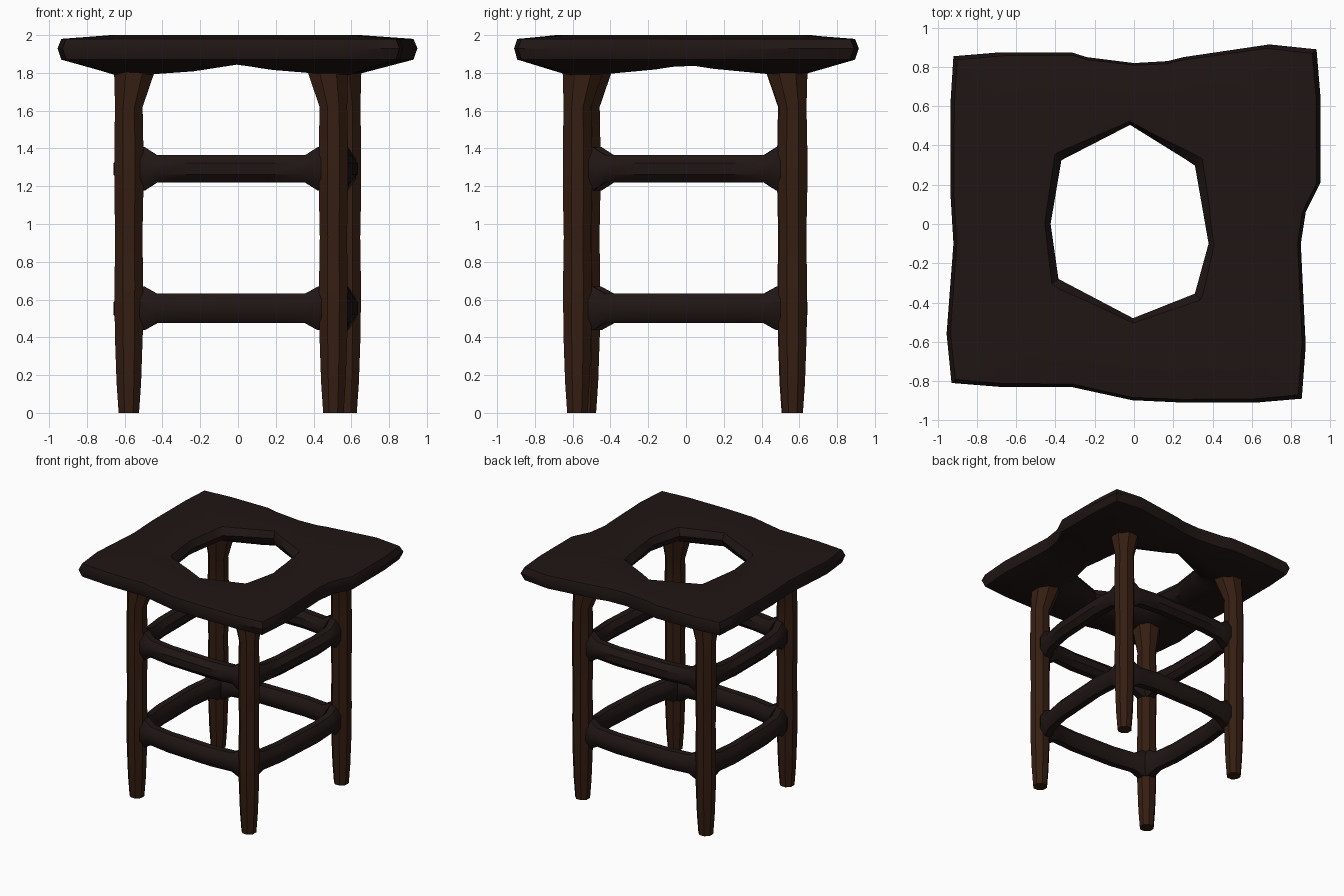
import bpy, bmesh, math
from mathutils import Vector

if "Cube" in bpy.data.objects:
    bpy.data.objects.remove(bpy.data.objects["Cube"])

def material(name, rgb):
    m = bpy.data.materials.new(name)
    m.diffuse_color = (*rgb, 1)
    m.use_nodes = True
    m.node_tree.nodes["Principled BSDF"].inputs["Base Color"].default_value = m.diffuse_color
    return m

DARK = material("dark_wood", (0.014, 0.008, 0.007))
BROWN = material("brown_wood", (0.036, 0.013, 0.006))

def loft(name, rings, mat, closed=False):
    """Skin a list of equal-length point rings; cap the ends or join them."""
    bm = bmesh.new()
    vs = [[bm.verts.new(p) for p in r] for r in rings]
    n = len(vs[0])
    pairs = list(zip(vs, vs[1:])) + ([(vs[-1], vs[0])] if closed else [])
    for a, b in pairs:
        for i in range(n):
            j = (i + 1) % n
            bm.faces.new((a[i], a[j], b[j], b[i]))
    if not closed:
        bm.faces.new(vs[0])
        bm.faces.new(vs[-1])
    bmesh.ops.recalc_face_normals(bm, faces=bm.faces)
    me = bpy.data.meshes.new(name)
    bm.to_mesh(me)
    bm.free()
    me.materials.append(mat)
    ob = bpy.data.objects.new(name, me)
    bpy.context.collection.objects.link(ob)
    bpy.ops.object.select_all(action='DESELECT')
    ob.select_set(True)
    bpy.context.view_layer.objects.active = ob
    bpy.ops.object.shade_smooth_by_angle(angle=math.radians(40))
    return ob

def octagon(c, u, v, ru, rv):
    """Eight-sided section with flats at distance ru, rv along u, v."""
    k = 1 / math.cos(math.pi / 8)
    return [c + u * (ru * k * math.cos(a)) + v * (rv * k * math.sin(a))
            for a in (math.pi / 8 + i * math.pi / 4 for i in range(8))]

X, Y, Z = Vector((1, 0, 0)), Vector((0, 1, 0)), Vector((0, 0, 1))

# Seat: wavy outline and irregular hole, joined by a rounded section
outline = [(-.92, .855), (-.68, .875), (-.32, .875), (-.24, .85), (0, .82), (.17, .83),
           (.25, .85), (.69, .915), (.93, .89), (.95, .65), (.95, .21), (.875, .06),
           (.85, -.1), (.875, -.62), (.855, -.89), (.62, -.91), (.25, -.91), (0, -.9),
           (-.32, -.83), (-.68, -.83), (-.93, -.81), (-.955, -.56), (-.92, -.1),
           (-.935, .15), (-.935, .62)]
hole = [(-.02, .505), (.31, .30), (.38, -.1), (.31, -.355), (-.005, -.48),
        (-.385, -.28), (-.425, 0), (-.37, .325)]

def reach(poly, a):
    """Distance from the centre to the polygon along angle a."""
    d = Vector((math.cos(a), math.sin(a)))
    best = 0
    for p, q in zip(poly, poly[1:] + poly[:1]):
        p, e = Vector(p), Vector(q) - Vector(p)
        den = d.cross(e)
        if abs(den) > 1e-9:
            r, s = p.cross(e) / den, p.cross(d) / den
            if r > 0 and -1e-5 <= s <= 1 + 1e-5:
                best = max(best, r)
    return best

angles = []
for a in sorted(math.atan2(y, x) for x, y in outline + hole):
    if not angles or a - angles[-1] > 0.012:
        angles.append(a)

# (fraction from hole to rim, height, extra drop above the legs)
section = [(1, 1.93, 0), (.965, 1.98, 0), (.5, 2.0, 0), (.06, 1.99, 0), (0, 1.935, 0),
           (.06, 1.875, 0), (.25, 1.845, .035), (.5, 1.845, .055), (.965, 1.87, 0)]
rings = []
for t, z, drop in section:
    ring = []
    for a in angles:
        r = reach(hole, a) * (1 - t) + reach(outline, a) * t
        ring.append(Vector((r * math.cos(a), r * math.sin(a),
                            z - drop * abs(math.sin(2 * a)))))
    rings.append(ring)
loft("seat", rings, DARK, closed=True)

# Legs: tapered foot, slight swell at the rails, flared inward under the seat
legs = {"front_left": (-.578, -.53), "front_right": (.505, -.575),
        "back_right": (.575, .565), "back_left": (-.578, .56)}
leg_profile = [(0, .054, 0), (.16, .065, 0), (.42, .074, 0), (.68, .076, 0), (.93, .072, 0),
               (1.17, .077, 0), (1.41, .077, 0), (1.62, .073, 0), (1.81, .108, .03),
               (1.9, .108, .03)]
for name, (x, y) in legs.items():
    sx, sy = math.copysign(1, x), math.copysign(1, y)
    loft(name + "_leg",
         [octagon(Vector((x - sx * s, y - sy * s, z)), X, Y, r, r)
          for z, r, s in leg_profile], BROWN)

# Rails: two levels, bowed outward, flared where they meet the legs
order = ["front_left", "front_right", "back_right", "back_left"]
sides = ["front", "right", "back", "left"]
for level, z, h in (("lower", .553, .078), ("upper", 1.292, .072)):
    for i, side in enumerate(sides):
        a = Vector((*legs[order[i]], z))
        b = Vector((*legs[order[(i + 1) % 4]], z))
        length = (b - a).length
        d = (b - a).normalized()
        out = d.cross(Z)
        half = [(.03, .115, .06), (.083, .115, .075), (.15, h, .065), (.34, h, .065)]
        stations = half + [(length - s, rh, rd) for s, rh, rd in reversed(half)]
        rings = []
        for s, rh, rd in stations:
            bow = .025 - .06 * (2 * s / length - 1) ** 2
            rings.append(octagon(a + d * s + out * bow, out, Z, rd, rh))
        loft(f"{side}_{level}_rail", rings, DARK)
